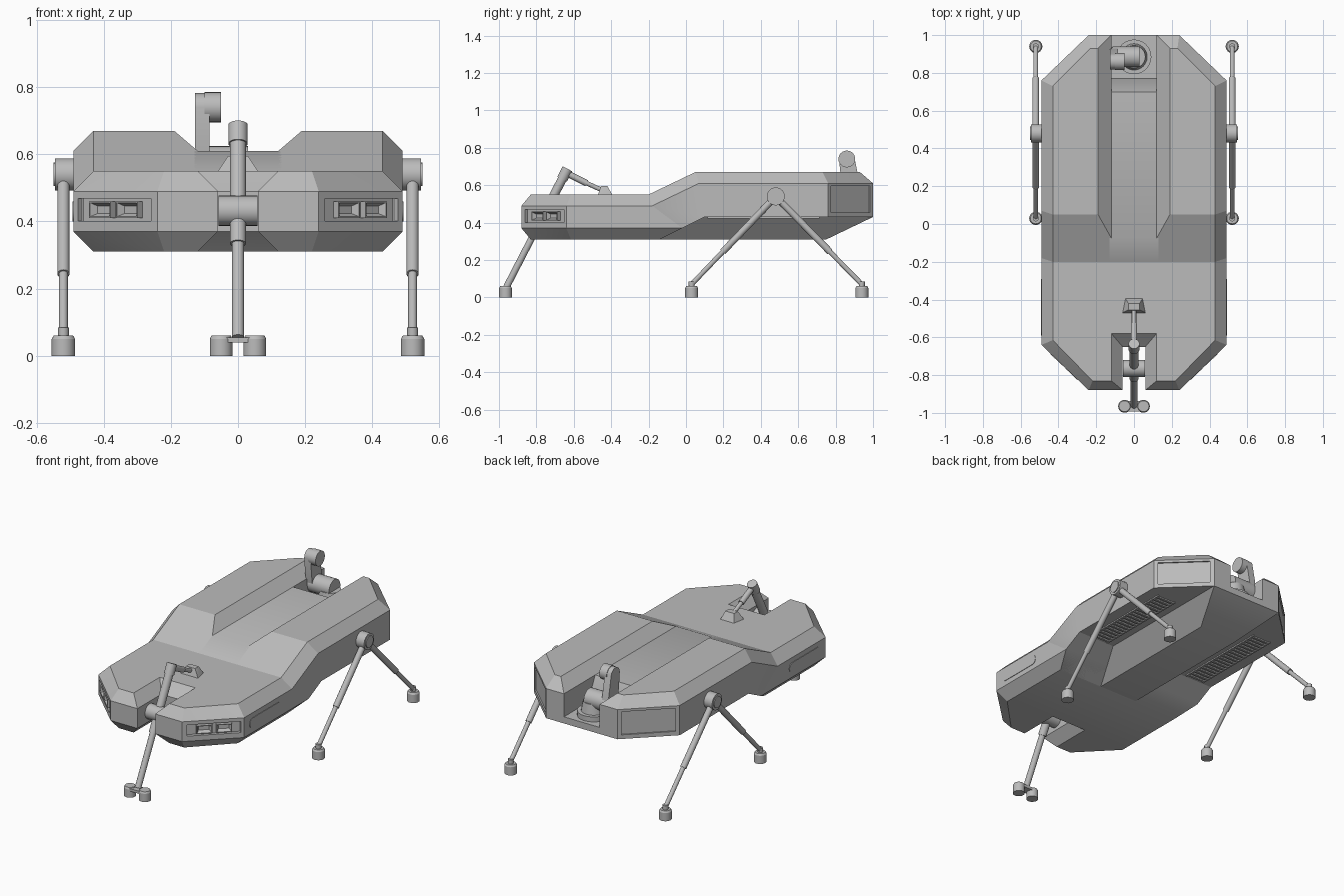
import bpy, bmesh, math
from mathutils import Vector, Matrix

old = bpy.data.objects.get("Cube")
if old:
    bpy.data.objects.remove(old, do_unlink=True)

grey = bpy.data.materials.new("hull grey")
grey.use_nodes = True
grey.diffuse_color = (0.5, 0.5, 0.5, 1)
grey.node_tree.nodes["Principled BSDF"].inputs["Base Color"].default_value = (0.5, 0.5, 0.5, 1)


def finish(name, bm):
    bmesh.ops.recalc_face_normals(bm, faces=bm.faces)
    mesh = bpy.data.meshes.new(name)
    bm.to_mesh(mesh)
    bm.free()
    mesh.materials.append(grey)
    obj = bpy.data.objects.new(name, mesh)
    bpy.context.collection.objects.link(obj)
    return obj


def hull(name, points, side=1, both=False):
    """Flat-sided solid around the points, optionally mirrored."""
    bm = bmesh.new()
    for x, y, z in points:
        bm.verts.new((x * side, y, z))
        if both:
            bm.verts.new((-x, y, z))
    bmesh.ops.convex_hull(bm, input=bm.verts)
    bmesh.ops.delete(bm, geom=[v for v in bm.verts if not v.link_faces], context='VERTS')
    bmesh.ops.dissolve_limit(bm, angle_limit=0.02, verts=bm.verts, edges=bm.edges)
    return finish(name, bm)


def cyl(name, a, b, r, r2=None, sides=24):
    a, b = Vector(a), Vector(b)
    bm = bmesh.new()
    turn = (b - a).to_track_quat('Z', 'Y').to_matrix().to_4x4()
    bmesh.ops.create_cone(bm, cap_ends=True, segments=sides, radius1=r,
                          radius2=r if r2 is None else r2, depth=(b - a).length,
                          matrix=Matrix.Translation((a + b) / 2) @ turn)
    return finish(name, bm)


def box(name, centre, size, spin=0.0, dent=0.0):
    """Box turned about z; dent sinks a pyramid into its local -y face."""
    bm = bmesh.new()
    bmesh.ops.create_cube(bm, size=1)
    bmesh.ops.scale(bm, vec=size, verts=bm.verts)
    if dent:
        face = min(bm.faces, key=lambda f: f.calc_center_median().y)
        bmesh.ops.inset_region(bm, faces=[face], thickness=0.006)
        bmesh.ops.inset_region(bm, faces=[face], thickness=0.014, depth=-dent)
    bmesh.ops.transform(bm, verts=bm.verts,
                        matrix=Matrix.Translation(centre) @ Matrix.Rotation(spin, 4, 'Z'))
    return finish(name, bm)


def carve(obj, cutter):
    cutter.hide_render = True
    cutter.hide_viewport = True
    mod = obj.modifiers.new("recess", 'BOOLEAN')
    mod.operation = 'DIFFERENCE'
    mod.solver = 'EXACT'
    mod.object = cutter


def at(z, *plan):
    return [(x, y, z) for x, y in plan]


# Heights of the hull edges
BOTTOM, LOW, HIGH, DECK = 0.31, 0.37, 0.49, 0.55
SHELF, FLOOR, ROOF, PAD = 0.43, 0.61, 0.67, 0.47

# Front deck behind the nose notch
deck_plan = [(0.43, -0.58), (0.12, -0.58)]
belt_plan = [(0.49, -0.64), (0.06, -0.65)]
hull("front_deck",
     at(BOTTOM, *deck_plan, (0.43, -0.14)) + at(LOW, *belt_plan, (0.49, -0.02))
     + at(HIGH, *belt_plan, (0.49, -0.18)) + at(DECK, *deck_plan, (0.43, -0.2)), both=True)

# Trough floor, rear ramp, turret pad and keel
hull("trough_floor", [(0.13, -0.2, DECK), (0.13, -0.075, FLOOR), (0.13, 0.7, FLOOR),
                      (0.13, 0.77, PAD), (0.13, 0.77, 0.4), (0.13, -0.14, BOTTOM)], both=True)
hull("turret_pad", [(0.13, y, z) for y in (0.75, 1) for z in (SHELF, PAD)], both=True)
hull("keel", at(BOTTOM, (0.13, -0.14), (0.13, 0.75)) + at(SHELF, (0.24, 0.1), (0.24, 1)), both=True)

for side, word in ((1, "left"), (-1, "right")):
    # Nose lobe with chamfered rim
    rim = [(0.12, -0.83), (0.22, -0.83), (0.43, -0.615), (0.43, -0.57), (0.12, -0.57)]
    belt = [(0.06, -0.88), (0.24, -0.88), (0.49, -0.64), (0.49, -0.6), (0.06, -0.6)]
    nose = hull(word + "_nose", at(BOTTOM, *rim) + at(LOW, *belt)
                + at(HIGH, *belt) + at(DECK, *rim), side)
    # Rising middle section
    hull(word + "_shoulder",
         at(BOTTOM, (0.12, -0.14), (0.43, -0.14)) + at(LOW, (0.49, -0.02))
         + at(SHELF, (0.12, 0.1), (0.49, 0.1)) + at(HIGH, (0.49, -0.18))
         + at(DECK, (0.12, -0.2), (0.43, -0.2)) + at(FLOOR, (0.12, -0.075), (0.12, 0.07), (0.49, 0.07))
         + at(ROOF, (0.19, 0.05), (0.43, 0.05)), side)
    # Rear hump
    hump = hull(word + "_hump",
                at(SHELF, (0.12, 0.1), (0.49, 0.1), (0.49, 0.76), (0.24, 1), (0.12, 1))
                + at(FLOOR, (0.12, 0.05), (0.49, 0.07), (0.49, 0.76), (0.24, 1), (0.12, 1))
                + at(ROOF, (0.19, 0.05), (0.43, 0.05), (0.43, 0.73), (0.23, 0.93), (0.19, 0.93)), side)

    # Headlight recess and two dished lamps
    lean = side * math.atan2(0.24, 0.25)
    slope = 0.96

    def on_nose(x):
        return (side * x, -0.88 + (x - 0.24) * slope, SHELF + 0.005)
    carve(nose, box(word + "_headlight_cutter", on_nose(0.368), (0.3, 0.04, 0.068), lean))
    for k, x in enumerate((0.33, 0.41)):
        lamp = box(f"{word}_lamp_{k}", on_nose(x), (0.088, 0.03, 0.05), lean, 0.022)
        lamp.location = (-side * 0.009, 0.009, 0)

    # Rear corner panel recess
    carve(hump, box(word + "_panel_cutter", (side * 0.365, 0.88, 0.525), (0.3, 0.016, 0.14), -lean))

    # Rounded marker plate on the side
    marker = [(0.488 + d, -0.44 + e * 0.12 + 0.03 * math.cos(t), SHELF + 0.03 * math.sin(t))
              for d in (0, 0.005) for e in (-1, 1)
              for t in (math.tau * i / 16 for i in range(16))]
    hull(word + "_side_marker", marker, side)

    # Vent under the shelf
    for k in range(20):
        box(f"{word}_vent_slat_{k}", (side * 0.355, 0.13 + k * 0.03, SHELF - 0.003), (0.11, 0.014, 0.009))
    for x in (0.295, 0.415):
        box(word + "_vent_rail", (side * x, 0.415, SHELF - 0.003), (0.01, 0.6, 0.009))

    # Hip drum and two telescopic legs
    hip = Vector((side * 0.52, 0.48, 0.54))
    cyl(word + "_hip", hip - Vector((side * 0.035, 0, 0)), hip + Vector((side * 0.025, 0, 0)), 0.048)
    cyl(word + "_hip_cap", hip, hip + Vector((side * 0.03, 0, 0)), 0.035)
    for y, end in ((0.03, "front"), (0.94, "rear")):
        ankle = Vector((side * 0.52, y, 0.07))
        knee = hip.lerp(ankle, 0.63)
        label = f"{word}_{end}"
        cyl(label + "_upper_leg", hip, knee, 0.018)
        cyl(label + "_lower_leg", knee, ankle, 0.013)
        cyl(label + "_ankle", (side * 0.52, y, 0.05), (side * 0.52, y, 0.085), 0.016)
        cyl(label + "_foot", (side * 0.52, y, 0), (side * 0.52, y, 0.05), 0.035)
        cyl(label + "_foot_top", (side * 0.52, y, 0.05), (side * 0.52, y, 0.06), 0.035, 0.029)

    # Front foot pad
    cyl(word + "_nose_foot", (side * 0.05, -0.965, 0), (side * 0.05, -0.965, 0.05), 0.034)
    cyl(word + "_nose_foot_top", (side * 0.05, -0.965, 0.05), (side * 0.05, -0.965, 0.06), 0.034, 0.029)

# Front leg with pivot collar, head cap and foot bar
head, toe = Vector((0, -0.64, 0.675)), Vector((0, -0.96, 0.055))
cyl("nose_upper_leg", head, head.lerp(toe, 0.55), 0.024)
cyl("nose_lower_leg", head.lerp(toe, 0.5), toe, 0.018)
cyl("nose_leg_cap", head.lerp(toe, -0.02), head.lerp(toe, 0.07), 0.029)
cyl("nose_pivot", (-0.058, -0.765, 0.432), (0.058, -0.765, 0.432), 0.045)
box("nose_foot_bar", (0, -0.965, 0.047), (0.1, 0.055, 0.016))

# Brace rod and its deck bracket
cyl("brace_sleeve", (0, -0.63, 0.66), (0, -0.53, 0.61), 0.017)
cyl("brace_rod", (0, -0.54, 0.615), (0, -0.42, 0.56), 0.012)
hull("brace_bracket", at(DECK, (0.06, -0.47), (0.045, -0.395))
     + at(0.595, (0.03, -0.455), (0.03, -0.42)), both=True)

# Rear turret: base ring, joint, link and scanner head
cyl("turret_base", (0, 0.885, PAD), (0, 0.885, 0.5), 0.092)
cyl("turret_drum", (0, 0.885, 0.5), (0, 0.885, 0.56), 0.07, 0.06)
cyl("turret_joint", (-0.115, 0.885, 0.57), (0.03, 0.885, 0.57), 0.055)
link = []
for y, z, r in ((0.885, 0.57, 0.05), (0.86, 0.74, 0.042)):
    for i in range(20):
        t = math.tau * i / 20
        link += [(x, y + r * math.cos(t), z + r * math.sin(t)) for x in (-0.128, -0.085)]
hull("turret_link", link)
cyl("scanner_head", (-0.1, 0.86, 0.74), (-0.05, 0.86, 0.74), 0.045)

# Smooth the round parts, keep hard edges
bpy.ops.object.select_all(action='DESELECT')
for obj in bpy.context.scene.objects:
    if obj.type == 'MESH' and not obj.hide_render:
        obj.select_set(True)
        bpy.context.view_layer.objects.active = obj
bpy.ops.object.shade_smooth_by_angle(angle=math.radians(28))
